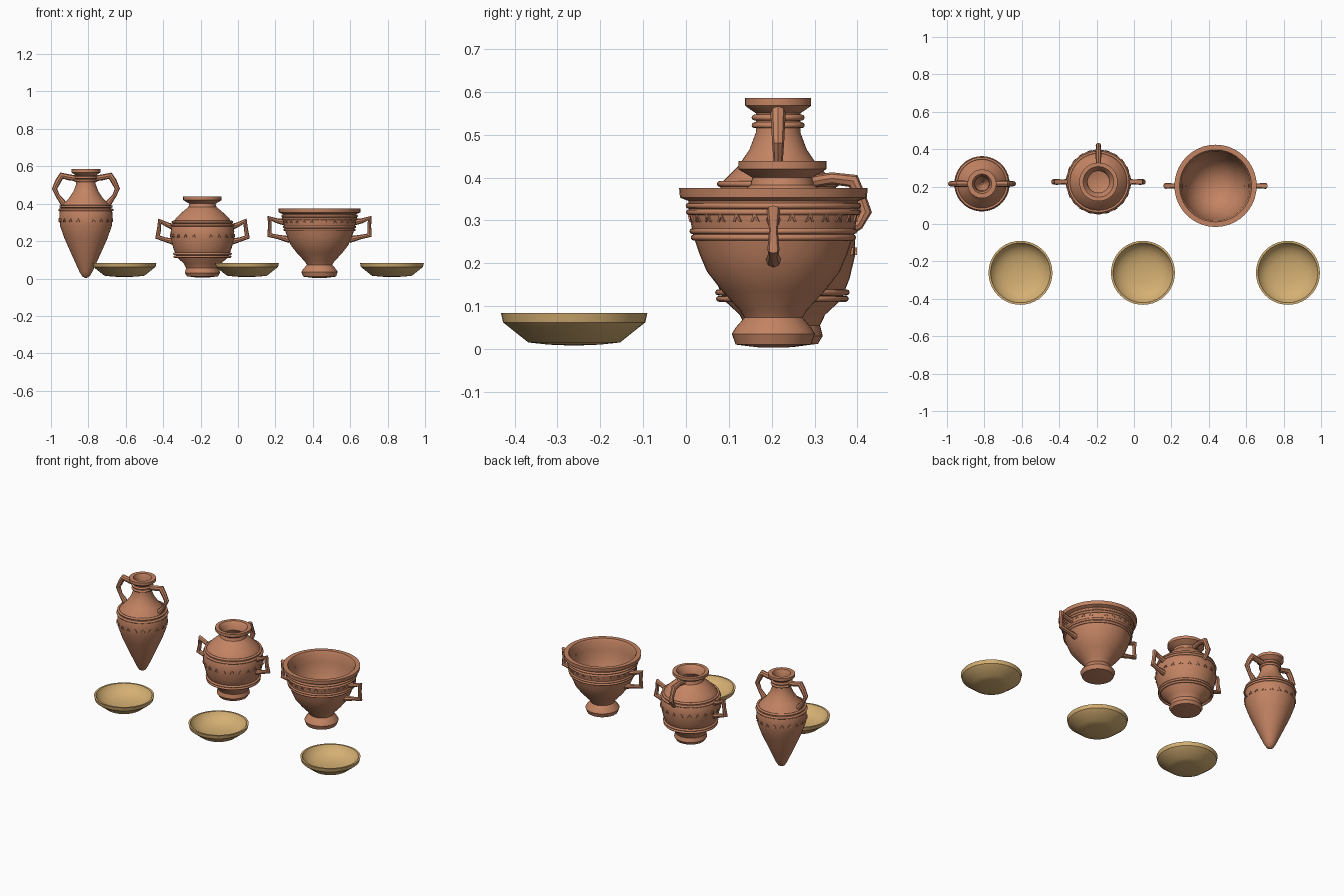
import bpy, math
from mathutils import Vector, Matrix

cube = bpy.data.objects.get("Cube")
if cube:
    bpy.data.objects.remove(cube)

SEG = 40


def material(name, color):
    m = bpy.data.materials.new(name)
    m.use_nodes = True
    m.diffuse_color = color
    m.node_tree.nodes["Principled BSDF"].inputs["Base Color"].default_value = color
    return m


clay = material("terracotta", (0.55, 0.23, 0.125, 1))
tan = material("pale_clay", (0.66, 0.43, 0.17, 1))


def finish(obj, mat, angle=35):
    obj.data.materials.append(mat)
    bpy.ops.object.select_all(action='DESELECT')
    obj.select_set(True)
    bpy.context.view_layer.objects.active = obj
    bpy.ops.object.shade_smooth_by_angle(angle=math.radians(angle))


def new_mesh(name, verts, faces, center):
    me = bpy.data.meshes.new(name)
    me.from_pydata(verts, [], faces)
    obj = bpy.data.objects.new(name, me)
    obj.location = (*center, 0)
    bpy.context.collection.objects.link(obj)
    return obj


def lathe(name, profile, center, mat):
    """Spin (radius, height) points, listed from outer base over the rim to inner floor."""
    verts, faces = [], []
    for r, z in profile:
        for i in range(SEG):
            a = math.tau * i / SEG
            verts.append((r * math.cos(a), r * math.sin(a), z))
    for k in range(len(profile) - 1):
        for i in range(SEG):
            j = (i + 1) % SEG
            b, t = k * SEG, (k + 1) * SEG
            faces.append((b + i, b + j, t + j, t + i))
    faces.append(tuple(reversed(range(SEG))))
    faces.append(tuple(range(len(verts) - SEG, len(verts))))
    finish(new_mesh(name, verts, faces, center), mat)


def ring(name, radius, z, center, thick=0.007):
    bpy.ops.mesh.primitive_torus_add(major_radius=radius, minor_radius=thick, major_segments=SEG,
                                     minor_segments=8, location=(*center, z))
    obj = bpy.context.object
    obj.name = name
    finish(obj, clay, 60)


def handle(name, path, center, direction):
    """Angular strap: path holds (outward distance, height, thickness)."""
    cu = bpy.data.curves.new(name, 'CURVE')
    cu.dimensions = '3D'
    cu.bevel_depth = 1
    cu.bevel_resolution = 2
    cu.use_fill_caps = True
    sp = cu.splines.new('POLY')
    sp.points.add(len(path) - 1)
    a = math.radians(direction)
    for p, (d, z, t) in zip(sp.points, path):
        p.co = (d * math.cos(a), d * math.sin(a), z, 1)
        p.radius = t
    obj = bpy.data.objects.new(name, cu)
    obj.location = (*center, 0)
    bpy.context.collection.objects.link(obj)
    bpy.ops.object.select_all(action='DESELECT')
    obj.select_set(True)
    bpy.context.view_layer.objects.active = obj
    bpy.ops.object.convert(target='MESH')
    finish(bpy.context.object, clay, 40)


def chevrons(name, radius, z, count, center, slope=0.0):
    """Row of small raised inverted-V marks around the body."""
    outline = [(-0.011, -0.009), (-0.006, -0.009), (0, 0.003), (0.006, -0.009),
               (0.011, -0.009), (0.003, 0.009), (-0.003, 0.009)]
    n = len(outline)
    verts, faces = [], []
    for i in range(count):
        turn = Matrix.Rotation(math.tau * i / count, 3, 'Z')
        base = len(verts)
        for depth in (-0.006, 0.004):
            verts += [turn @ Vector((u, -radius - depth - slope * v, z + v)) for u, v in outline]
        for k in range(n):
            m = (k + 1) % n
            faces.append((base + k, base + m, base + n + m, base + n + k))
        faces.append(tuple(base + n + k for k in range(n)))
        faces.append(tuple(base + k for k in reversed(range(n))))
    finish(new_mesh(name, verts, faces, center), clay, 20)


# Pointed amphora
c = (-0.813, 0.215)
lathe("amphora_body", [
    (0.005, 0.003), (0.02, 0.012), (0.034, 0.035), (0.075, 0.125), (0.115, 0.215), (0.138, 0.28),
    (0.143, 0.32), (0.14, 0.365), (0.128, 0.392), (0.093, 0.427), (0.067, 0.465), (0.052, 0.505),
    (0.052, 0.55), (0.074, 0.565), (0.077, 0.568), (0.077, 0.585), (0.052, 0.585), (0.042, 0.565),
    (0.037, 0.5), (0.07, 0.42), (0.115, 0.36), (0.115, 0.28), (0.06, 0.13), (0.006, 0.03)], c, clay)
for z, r in ((0.385, 0.136), (0.367, 0.141), (0.54, 0.055), (0.522, 0.055)):
    ring("amphora_band", r, z, c)
chevrons("amphora_chevrons", 0.142, 0.312, 20, c)
for side, ang in (("left", 0), ("right", 180)):
    handle("amphora_handle_" + side, [
        (0.04, 0.535, 0.015), (0.085, 0.54, 0.016), (0.13, 0.55, 0.018), (0.148, 0.522, 0.016),
        (0.168, 0.48, 0.014), (0.15, 0.44, 0.011), (0.13, 0.415, 0.015), (0.112, 0.39, 0.018)], c, ang)

# Three-handled water jar
c = (-0.19, 0.225)
lathe("jar_body", [
    (0.03, 0.005), (0.083, 0.012), (0.094, 0.03), (0.088, 0.055), (0.1, 0.08), (0.138, 0.115),
    (0.157, 0.165), (0.169, 0.215), (0.17, 0.25), (0.162, 0.29), (0.14, 0.325), (0.1, 0.362),
    (0.075, 0.382), (0.07, 0.4), (0.096, 0.415), (0.103, 0.42), (0.103, 0.438), (0.082, 0.438),
    (0.066, 0.42), (0.058, 0.39), (0.1, 0.34), (0.148, 0.28), (0.15, 0.21), (0.12, 0.12), (0.05, 0.08)], c, clay)
for z, r in ((0.302, 0.158), (0.286, 0.165), (0.132, 0.15), (0.117, 0.148)):
    ring("jar_band", r, z, c)
chevrons("jar_chevrons", 0.17, 0.228, 22, c)
for side, ang in (("left", 0), ("right", 180)):
    handle("jar_handle_" + side, [
        (0.145, 0.272, 0.017), (0.19, 0.288, 0.013), (0.228, 0.307, 0.016), (0.232, 0.265, 0.011),
        (0.24, 0.222, 0.015), (0.2, 0.208, 0.012), (0.15, 0.196, 0.018)], c, ang)
handle("jar_handle_back", [
    (0.065, 0.39, 0.014), (0.115, 0.398, 0.014), (0.165, 0.392, 0.017), (0.182, 0.355, 0.013),
    (0.194, 0.32, 0.015), (0.178, 0.29, 0.012), (0.145, 0.275, 0.018)], c, 90)

# Wide mixing bowl on a foot
c = (0.436, 0.204)
lathe("krater_body", [
    (0.03, 0.003), (0.088, 0.01), (0.097, 0.035), (0.088, 0.05), (0.068, 0.073), (0.078, 0.09),
    (0.12, 0.135), (0.155, 0.18), (0.172, 0.22), (0.187, 0.265), (0.196, 0.31), (0.198, 0.345),
    (0.218, 0.353), (0.22, 0.375), (0.193, 0.375), (0.185, 0.36), (0.18, 0.31), (0.168, 0.25),
    (0.14, 0.185), (0.1, 0.14), (0.05, 0.115), (0.01, 0.11)], c, clay)
for z, r in ((0.334, 0.198), (0.319, 0.197), (0.275, 0.189), (0.26, 0.186)):
    ring("krater_band", r, z, c)
chevrons("krater_chevrons", 0.194, 0.305, 28, c, slope=0.22)
for side, ang in (("left", 0), ("right", 180)):
    handle("krater_handle_" + side, [
        (0.18, 0.3, 0.018), (0.225, 0.308, 0.013), (0.268, 0.322, 0.016), (0.266, 0.278, 0.01),
        (0.268, 0.232, 0.014), (0.22, 0.222, 0.012), (0.16, 0.208, 0.018)], c, ang)

# Shallow dishes
for i, x in enumerate((-0.607, 0.048, 0.823)):
    lathe("dish_%d" % (i + 1), [
        (0.01, 0.008), (0.06, 0.01), (0.107, 0.015), (0.166, 0.062), (0.171, 0.084), (0.16, 0.084),
        (0.152, 0.068), (0.125, 0.045), (0.09, 0.03), (0.04, 0.023), (0.005, 0.022)], (x, -0.261), tan)
